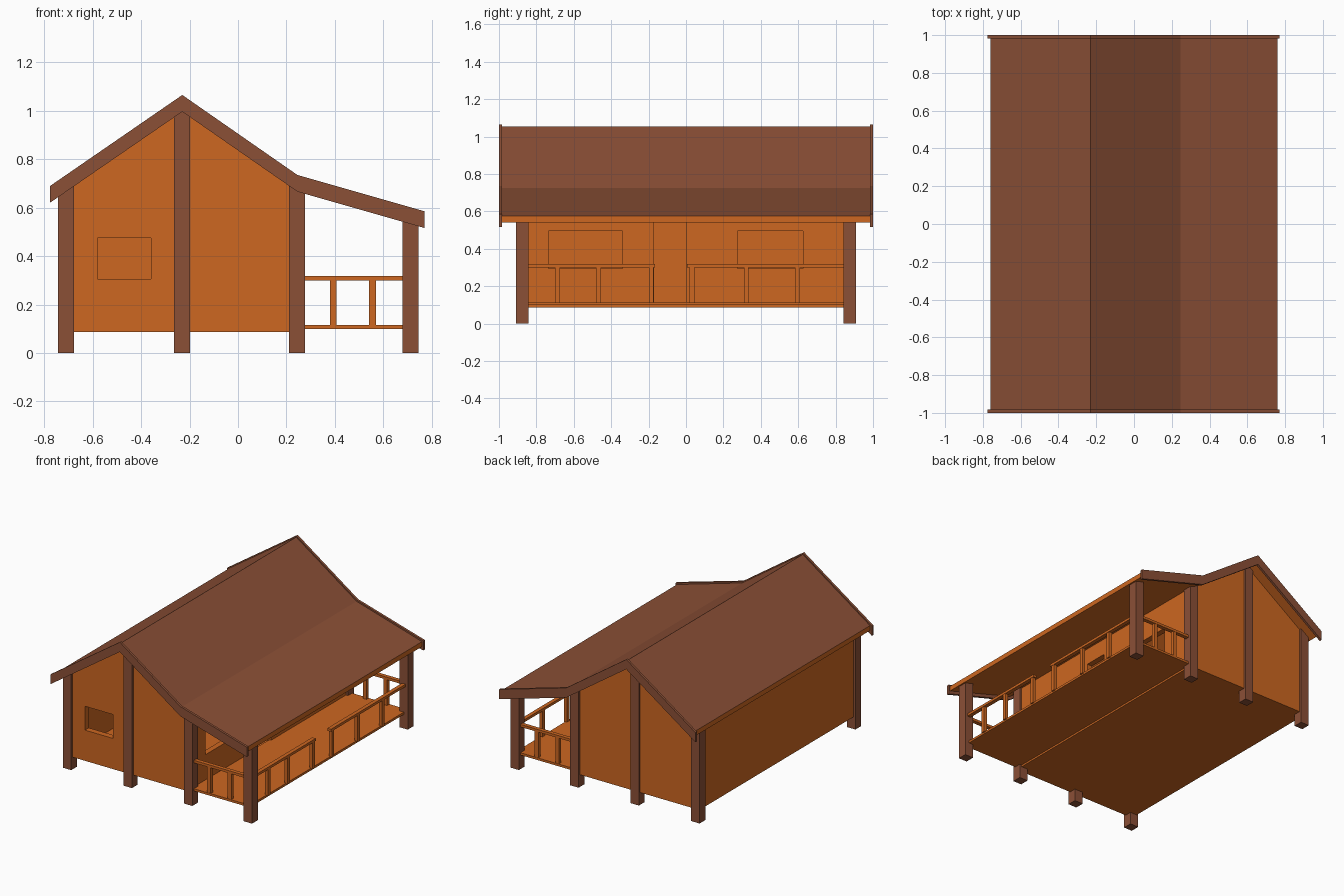
import bpy
import bmesh

cube = bpy.data.objects.get("Cube")
if cube:
    bpy.data.objects.remove(cube, do_unlink=True)


def material(name, rgb):
    m = bpy.data.materials.new(name)
    m.use_nodes = True
    m.diffuse_color = (*rgb, 1)
    m.node_tree.nodes["Principled BSDF"].inputs["Base Color"].default_value = (*rgb, 1)
    return m


BROWN = material("dark brown timber", (0.26, 0.08, 0.037))
ORANGE = material("orange wood", (0.61, 0.135, 0.015))


def prism(name, profile, y0, y1, mat):
    """Extrude an x-z outline along y."""
    bm = bmesh.new()
    face = bm.faces.new([bm.verts.new((x, y0, z)) for x, z in profile])
    new = bmesh.ops.extrude_face_region(bm, geom=[face])["geom"]
    moved = [v for v in new if isinstance(v, bmesh.types.BMVert)]
    bmesh.ops.translate(bm, verts=moved, vec=(0, y1 - y0, 0))
    bmesh.ops.recalc_face_normals(bm, faces=bm.faces)
    mesh = bpy.data.meshes.new(name)
    bm.to_mesh(mesh)
    bm.free()
    mesh.materials.append(mat)
    obj = bpy.data.objects.new(name, mesh)
    bpy.context.collection.objects.link(obj)
    return obj


def box(name, x, y, z, mat=ORANGE):
    return prism(name, [(x[0], z[0]), (x[1], z[0]), (x[1], z[1]), (x[0], z[1])], *y, mat)


def cut(wall, x, y, z):
    """Cut a rectangular opening right through a wall."""
    cutter = box("opening_cutter", x, y, z)
    mod = wall.modifiers.new("opening", "BOOLEAN")
    mod.operation = "DIFFERENCE"
    mod.solver = "EXACT"
    mod.object = cutter
    bpy.context.view_layer.objects.active = wall
    bpy.ops.object.modifier_apply(modifier=mod.name)
    bpy.data.objects.remove(cutter, do_unlink=True)


# Roof line: left eave, ridge, break, porch eave
ROOF = [(-0.76, 0.69), (-0.23, 1.055), (0.245, 0.725), (0.76, 0.576)]
THICK = 0.035


def under_roof(x):
    for (xa, za), (xb, zb) in zip(ROOF, ROOF[1:]):
        if xa <= x <= xb:
            return za + (zb - za) * (x - xa) / (xb - xa) - THICK


def upright(name, x0, x1, y0, y1, bottom, mat):
    """A post or wall whose top follows the underside of the roof."""
    xs = [x0] + [x for x, _ in ROOF if x0 < x < x1] + [x1]
    top = [(x, under_roof(x)) for x in reversed(xs)]
    return prism(name, [(x0, bottom), (x1, bottom)] + top, y0, y1, mat)


# Roof sheet: brown on top, orange edges and underside
roof = prism("roof", ROOF + [(x, z - THICK) for x, z in reversed(ROOF)], -0.985, 0.985, BROWN)
roof.data.materials.append(ORANGE)
for p in roof.data.polygons:
    p.material_index = 0 if p.normal.z > 0.3 else 1

# Gable boards
board = [(-0.775, 0.69), (-0.23, 1.065), (0.245, 0.735), (0.77, 0.585)]
outline = board + [(x, z - 0.069) for x, z in reversed(board)]
for end, s in (("front", -1), ("back", 1)):
    prism(end + "_gable_board", outline, s * 0.983, s, BROWN)

# Posts, at both ends
posts = {"left_corner": -0.71, "ridge": -0.232, "house_side": 0.243, "porch": 0.713}
for end, s in (("front", -1), ("back", 1)):
    for name, x in posts.items():
        upright(f"{end}_{name}_post", x - 0.033, x + 0.033, s * 0.908, s * 0.843, 0, BROWN)

# Floors
box("house_floor", (-0.73, 0.245), (-0.89, 0.89), (0.087, 0.107))
box("porch_deck", (0.245, 0.715), (-0.89, 0.89), (0.1, 0.116))

# Walls
front = upright("front_wall", -0.725, 0.25, -0.893, -0.85, 0.087, ORANGE)
upright("back_wall", -0.725, 0.25, 0.85, 0.893, 0.087, ORANGE)
upright("outer_side_wall", -0.73, -0.69, -0.87, 0.87, 0.087, ORANGE)
porch_wall = upright("porch_wall", 0.22, 0.26, -0.87, 0.87, 0.087, ORANGE)

# Window and door openings
cut(front, (-0.58, -0.36), (-1, -0.8), (0.305, 0.475))
for y0, y1, z0, z1 in ((-0.735, -0.34, 0.295, 0.495), (0.275, 0.625, 0.295, 0.495),
                       (-0.17, 0.0, 0.107, 0.57)):
    cut(porch_wall, (0.1, 0.4), (y0, y1), (z0, z1))

# Porch railings
RAIL = (0.3, 0.318)
BAR = (0.11, 0.305)
for end, s in (("front", -1), ("back", 1)):
    box(end + "_rail", (0.26, 0.7), (s * 0.89, s * 0.862), RAIL)
    for i, x in enumerate((0.393, 0.555)):
        box(f"{end}_baluster_{i}", (x - 0.014, x + 0.014), (s * 0.888, s * 0.864), BAR)
for name, y in (("front", (-0.86, -0.165)), ("back", (0.005, 0.86))):
    box(f"side_rail_{name}", (0.7, 0.728), y, RAIL)
for i, y in enumerate((-0.687, -0.468, -0.186, 0.032, 0.322, 0.597)):
    box(f"side_baluster_{i}", (0.702, 0.726), (y - 0.013, y + 0.013), BAR)
